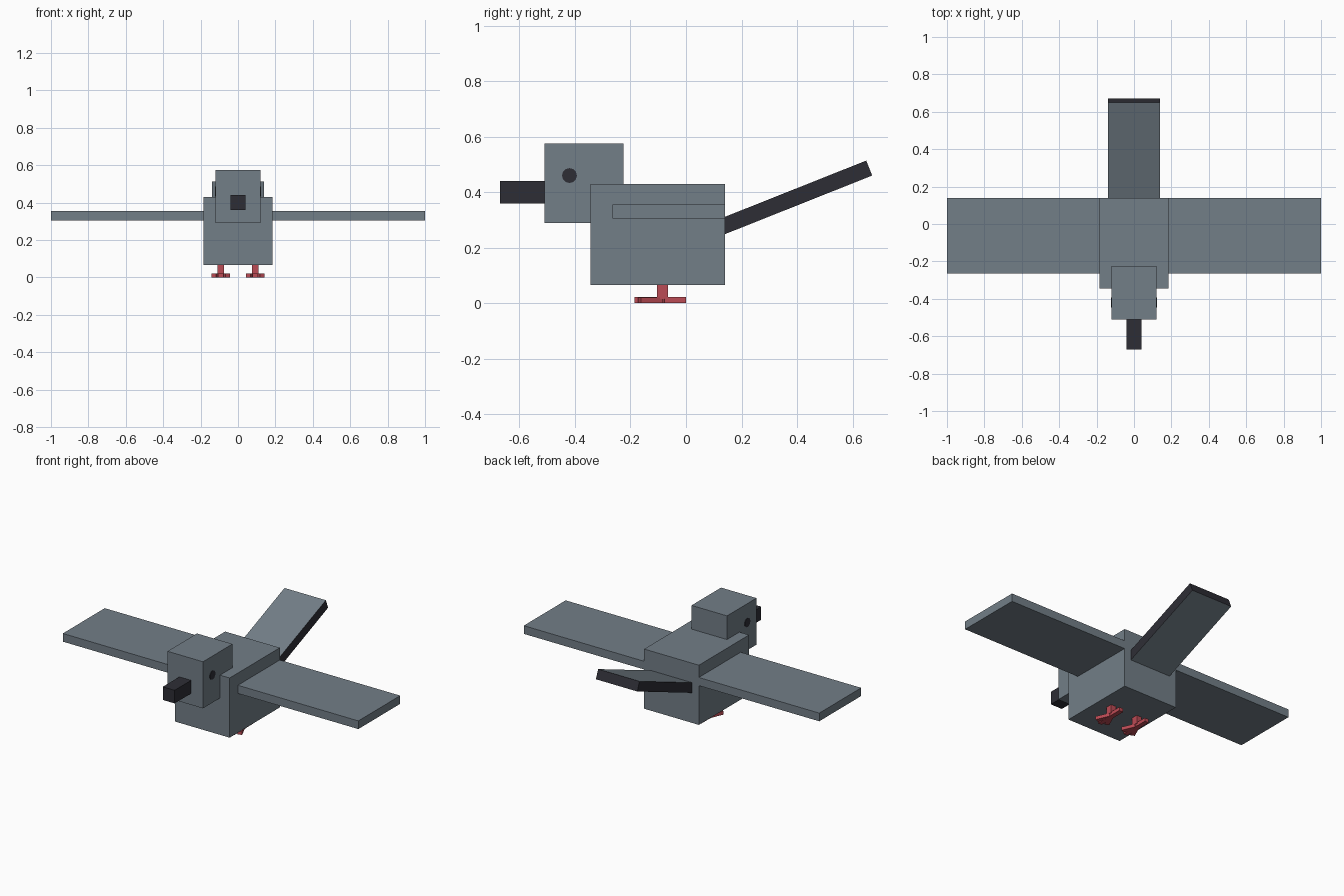
import bpy, bmesh, math
from mathutils import Matrix, Vector

old = bpy.data.objects.get("Cube")
if old:
    bpy.data.objects.remove(old, do_unlink=True)


def material(name, rgb):
    m = bpy.data.materials.new(name)
    m.use_nodes = True
    m.diffuse_color = (*rgb, 1)
    m.node_tree.nodes["Principled BSDF"].inputs["Base Color"].default_value = (*rgb, 1)
    return m


GREY = material("slate grey", (0.17, 0.21, 0.245))
BLACK = material("charcoal", (0.027, 0.027, 0.036))
RED = material("foot red", (0.5, 0.07, 0.09))


def finish(name, bm, *mats):
    bmesh.ops.recalc_face_normals(bm, faces=bm.faces)
    mesh = bpy.data.meshes.new(name)
    bm.to_mesh(mesh)
    bm.free()
    for m in mats:
        mesh.materials.append(m)
    ob = bpy.data.objects.new(name, mesh)
    bpy.context.collection.objects.link(ob)
    return ob


def add_box(bm, lo, hi, rot=Matrix()):
    lo, hi = Vector(lo), Vector(hi)
    mat = rot @ Matrix.Translation((lo + hi) / 2) @ Matrix.Diagonal((*(hi - lo), 1))
    bmesh.ops.create_cube(bm, size=1, matrix=mat)


def box(name, lo, hi, mat):
    bm = bmesh.new()
    add_box(bm, lo, hi)
    return finish(name, bm, mat)


# Body, head and beak
box("body", (-0.185, -0.345, 0.065), (0.185, 0.14, 0.43), GREY)
box("head", (-0.12, -0.51, 0.29), (0.12, -0.225, 0.575), GREY)
box("beak", (-0.04, -0.67, 0.36), (0.04, -0.51, 0.44), BLACK)

# Raised tail: grey top and underside, dark rim
bm = bmesh.new()
tilt = Matrix.Translation((0, 0.14, 0.28)) @ Matrix.Rotation(math.radians(21.7), 4, 'X')
add_box(bm, (-0.14, -0.02, -0.029), (0.14, 0.56, 0.029), tilt)
bm.normal_update()
for f in bm.faces:
    f.material_index = 0 if abs(f.normal.z) > 0.7 else 1
finish("tail", bm, GREY, BLACK)

for side, s in (("left", 1), ("right", -1)):
    # Wing
    xs = sorted((s * 0.18, s))
    box(side + "_wing", (xs[0], -0.265, 0.305), (xs[1], 0.14, 0.355), GREY)

    # Eye plate
    bm = bmesh.new()
    place = Matrix.Translation((s * 0.12, -0.42, 0.46)) @ Matrix.Rotation(math.pi / 2, 4, 'Y')
    bmesh.ops.create_cone(bm, cap_ends=True, segments=12, radius1=0.027,
                          radius2=0.027, depth=0.006, matrix=place)
    finish(side + "_eye", bm, BLACK)

    # Leg and splayed toes
    cx = s * 0.0925
    box(side + "_leg", (cx - 0.018, -0.105, 0.015), (cx + 0.018, -0.065, 0.07), RED)
    bm = bmesh.new()
    add_box(bm, (cx - 0.014, -0.185, 0), (cx + 0.014, 0, 0.022))
    for a in (-1, 1):
        turn = Matrix.Translation((cx, -0.085, 0)) @ Matrix.Rotation(a * math.radians(24), 4, 'Z')
        add_box(bm, (-0.013, -0.09, 0.0005), (0.013, 0.012, 0.0215), turn)
    finish(side + "_foot", bm, RED)
